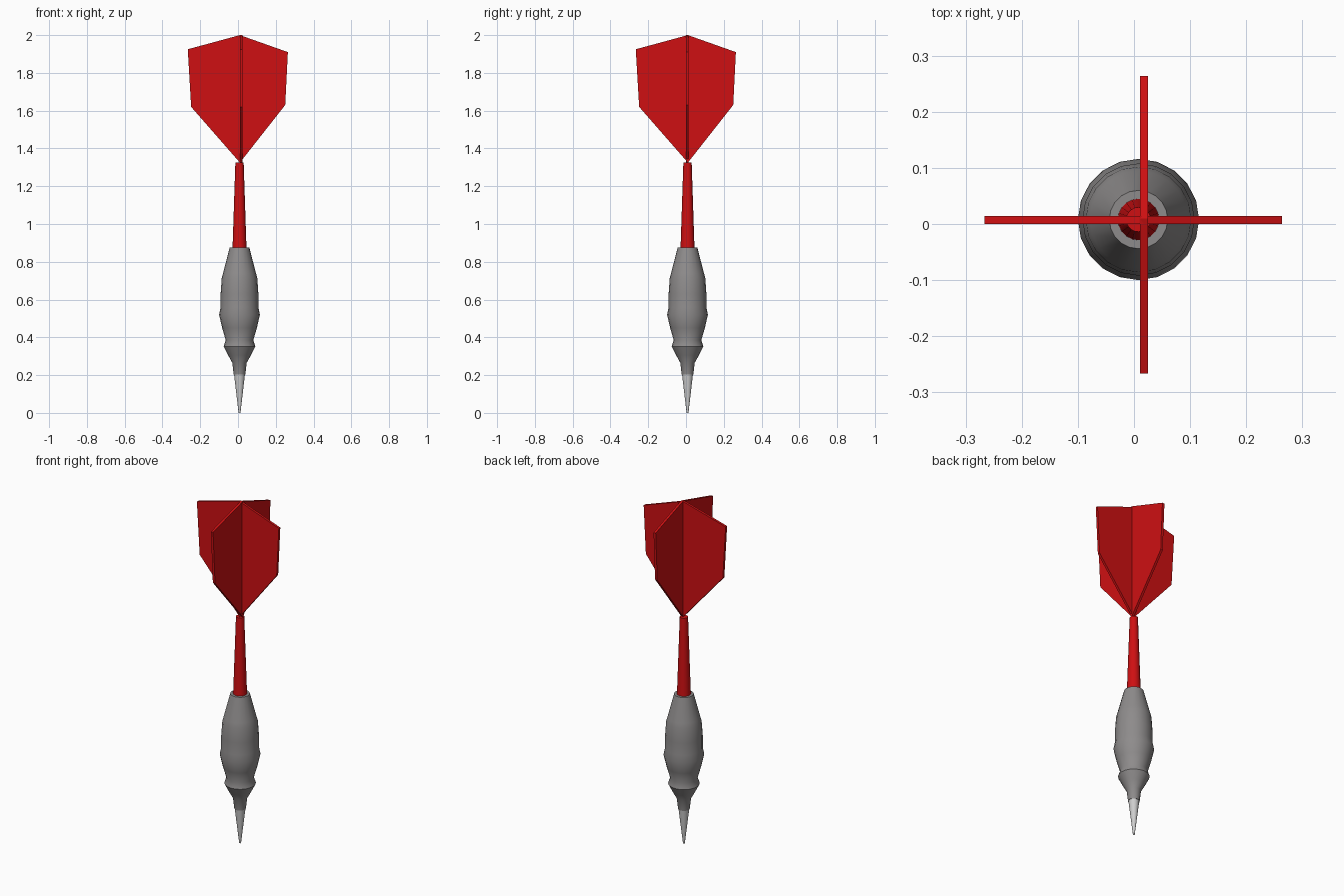
import bpy, bmesh, math

if "Cube" in bpy.data.objects:
    bpy.data.objects.remove(bpy.data.objects["Cube"])

CX = CY = 0.008   # axis of the turned parts


def material(name, rgb):
    m = bpy.data.materials.new(name)
    m.diffuse_color = (*rgb, 1)
    m.use_nodes = True
    m.node_tree.nodes["Principled BSDF"].inputs["Base Color"].default_value = m.diffuse_color
    return m


RED = material("red", (0.62, 0.005, 0.006))
GREY = material("barrel grey", (0.27, 0.26, 0.26))
STEEL = material("pale steel", (0.62, 0.62, 0.62))


def finish(name, bm, mat):
    bmesh.ops.recalc_face_normals(bm, faces=bm.faces)
    me = bpy.data.meshes.new(name)
    bm.to_mesh(me)
    bm.free()
    me.materials.append(mat)
    ob = bpy.data.objects.new(name, me)
    bpy.context.collection.objects.link(ob)
    return ob


def turned(name, profile, mat, sides=20):
    """Closed solid of revolution from (radius, z) pairs."""
    bm = bmesh.new()
    rings = []
    for r, z in profile:
        rings.append([bm.verts.new((CX + r * math.cos(2 * math.pi * i / sides),
                                    CY + r * math.sin(2 * math.pi * i / sides), z))
                      for i in range(sides)])
    for a, b in zip(rings, rings[1:]):
        for i in range(sides):
            j = (i + 1) % sides
            bm.faces.new((a[i], a[j], b[j], b[i]))
    bm.faces.new(rings[0])
    bm.faces.new(rings[-1])
    ob = finish(name, bm, mat)
    bpy.ops.object.select_all(action='DESELECT')
    ob.select_set(True)
    bpy.context.view_layer.objects.active = ob
    bpy.ops.object.shade_smooth_by_angle(angle=math.radians(35))
    return ob


def flight(name, outline, lo, hi, along_x):
    """Thin plate from a (side, z) outline, between lo and hi across."""
    bm = bmesh.new()
    place = (lambda s, t, z: (s, t, z)) if along_x else (lambda s, t, z: (t, s, z))
    a, b = ([bm.verts.new(place(s, t, z)) for s, z in outline] for t in (lo, hi))
    bm.faces.new(a)
    bm.faces.new(b)
    n = len(outline)
    for i in range(n):
        j = (i + 1) % n
        bm.faces.new((a[i], a[j], b[j], b[i]))
    return finish(name, bm, mat=RED)


# steel point
turned("point", [(0.005, 0), (0.029, 0.205)], STEEL)

# grey barrel with ridges
turned("barrel", [(0.031, 0.203), (0.038, 0.265), (0.060, 0.305), (0.084, 0.352),
                  (0.073, 0.385), (0.092, 0.45), (0.108, 0.52), (0.100, 0.56),
                  (0.100, 0.63), (0.094, 0.715), (0.087, 0.74), (0.052, 0.875)], GREY)

# red tapered shaft
turned("shaft", [(0.037, 0.87), (0.022, 1.325)], RED)

# crossed flights
outline = [(0.01, 1.325), (0.25, 1.63), (0.264, 1.91), (0.01, 2.0),
           (-0.266, 1.925), (-0.248, 1.62)]
flight("flight_sideways", outline, 0.0, 0.014, True)
flight("flight_lengthways", outline, 0.011, 0.025, False)
